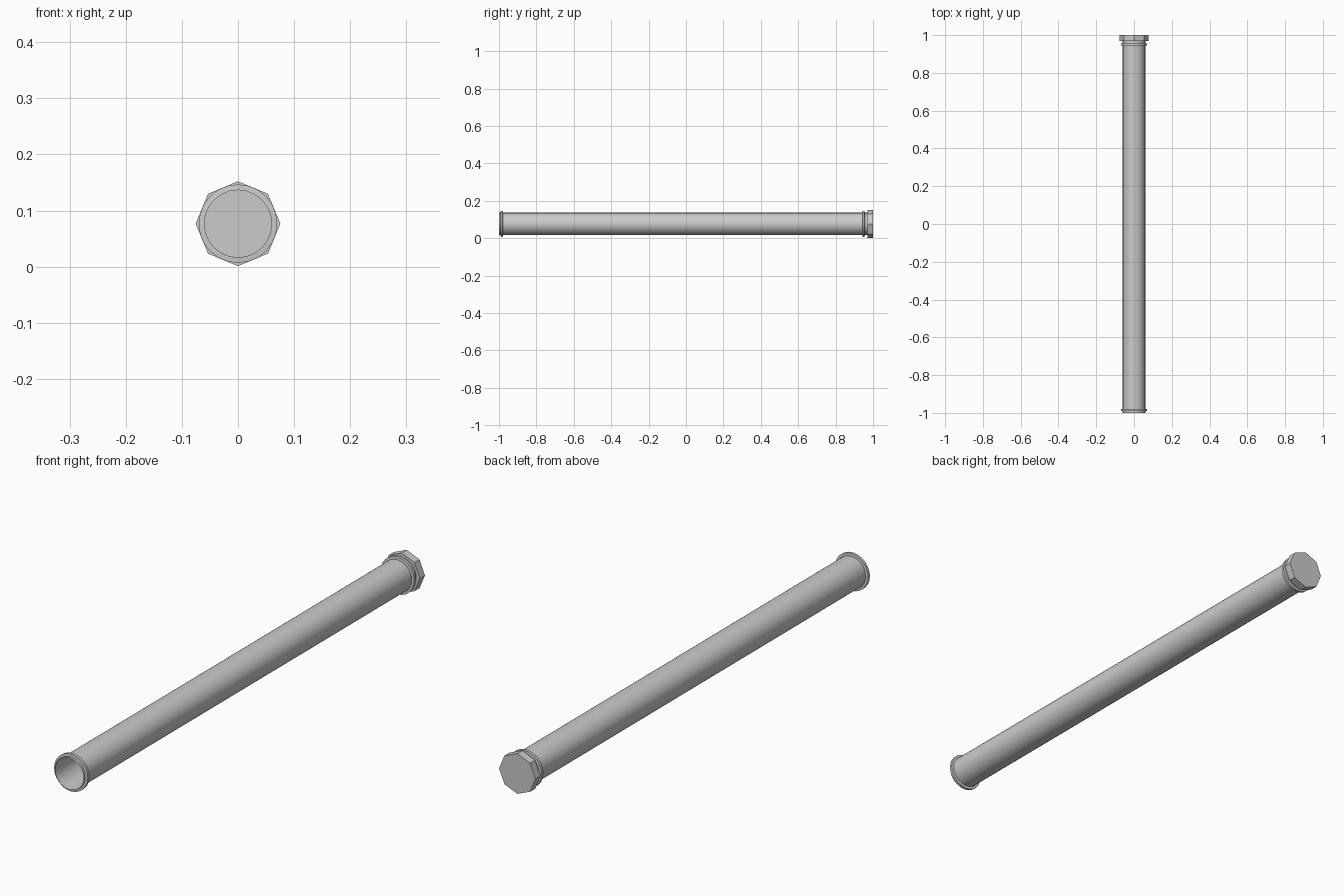
import bpy, bmesh
from math import cos, sin, pi

if "Cube" in bpy.data.objects:
    bpy.data.objects.remove(bpy.data.objects["Cube"])

CZ = 0.0765  # height of the pipe axis


def lathe(name, profile, sides, closed=False, caps=False, smooth=True):
    """Revolve (y, radius) points around the y axis."""
    bm = bmesh.new()
    rings = [[bm.verts.new((r * cos(2 * pi * i / sides), y, CZ + r * sin(2 * pi * i / sides)))
              for i in range(sides)] for y, r in profile]
    pairs = list(zip(rings, rings[1:]))
    if closed:
        pairs.append((rings[-1], rings[0]))
    for a, b in pairs:
        for i in range(sides):
            j = (i + 1) % sides
            bm.faces.new((a[i], b[i], b[j], a[j]))
    if caps:
        bm.faces.new(rings[0])
        bm.faces.new(rings[-1][::-1])
    if caps or closed:
        bmesh.ops.recalc_face_normals(bm, faces=bm.faces)
    mesh = bpy.data.meshes.new(name)
    bm.to_mesh(mesh)
    bm.free()
    ob = bpy.data.objects.new(name, mesh)
    bpy.context.collection.objects.link(ob)
    if smooth:
        bpy.ops.object.select_all(action='DESELECT')
        ob.select_set(True)
        bpy.context.view_layer.objects.active = ob
        bpy.ops.object.shade_smooth_by_angle(angle=0.6)
    return ob


# Open thin-walled tube
lathe("pipe", [(-1.0, 0.06), (0.97, 0.06)], 24)

# Raised collars near both ends
for name, y in (("open_end_collar", -0.985), ("cap_end_collar", 0.95)):
    lathe(name, [(y - 0.006, 0.06), (y - 0.005, 0.07), (y + 0.005, 0.07), (y + 0.006, 0.06)],
          24, closed=True)

# Octagonal end cap
lathe("octagonal_cap", [(0.97, 0.0755), (1.0, 0.0755)], 8, caps=True, smooth=False)
